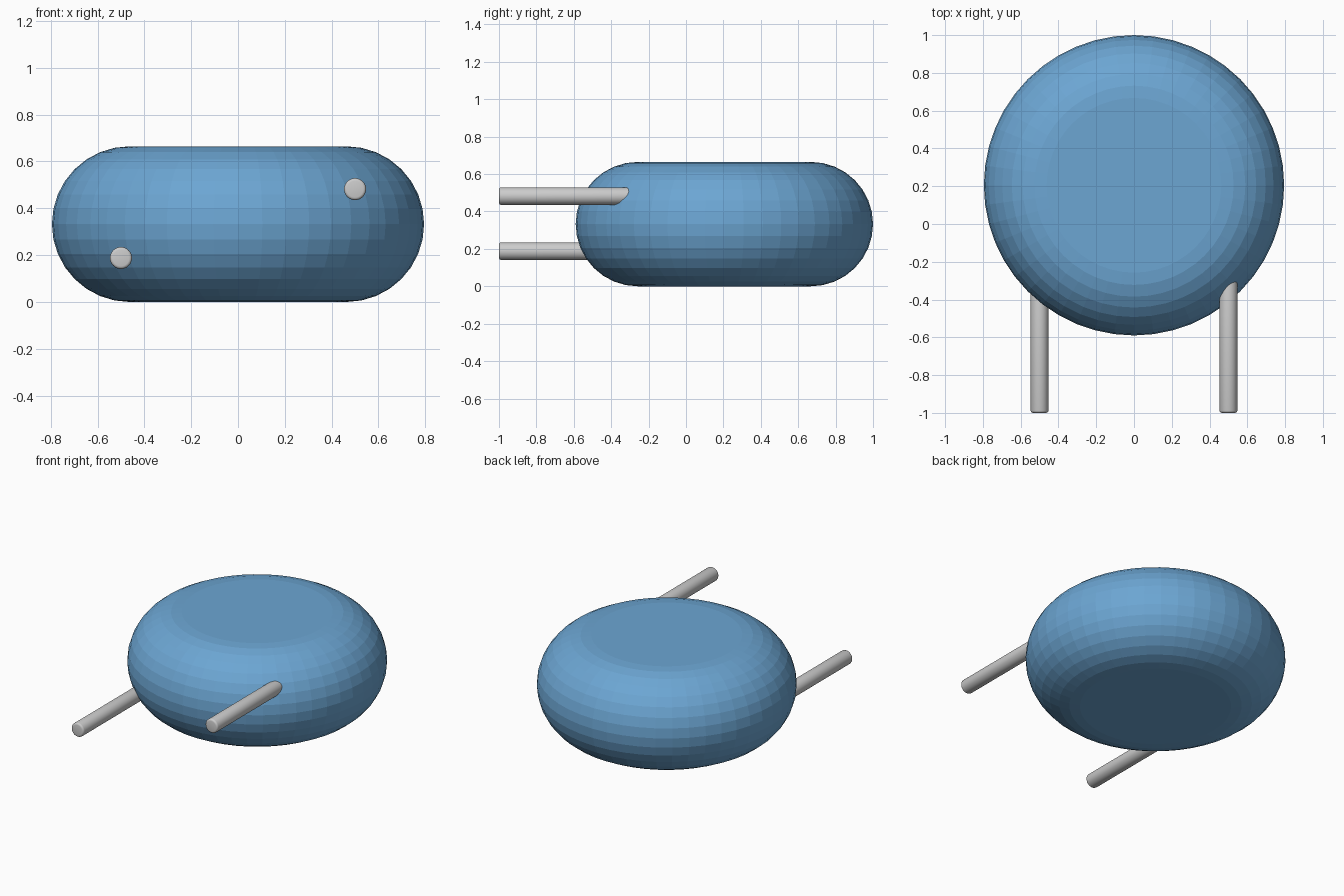
import bpy
import math

if "Cube" in bpy.data.objects:
    bpy.data.objects.remove(bpy.data.objects["Cube"])

BODY_Y, RADIUS, HEIGHT = 0.205, 0.795, 0.665
SIDES, ARC = 48, 16


def lathe(name, profile, sides):
    """Revolve (radius, z) points about z, capping both ends."""
    n = len(profile)
    verts = [(r * math.cos(math.tau * s / sides), r * math.sin(math.tau * s / sides), z)
             for s in range(sides) for r, z in profile]
    faces = []
    for s in range(sides):
        a, b = s * n, (s + 1) % sides * n
        faces += [(a + i, b + i, b + i + 1, a + i + 1) for i in range(n - 1)]
    faces.append([s * n for s in reversed(range(sides))])
    faces.append([s * n + n - 1 for s in range(sides)])
    mesh = bpy.data.meshes.new(name)
    mesh.from_pydata(verts, [], faces)
    obj = bpy.data.objects.new(name, mesh)
    bpy.context.collection.objects.link(obj)
    return obj


# Body: disc with a fully rounded rim
half = HEIGHT / 2
rim = []
for i in range(ARC + 1):
    a = -math.pi / 2 + math.pi * i / ARC
    rim.append((RADIUS - half + half * math.cos(a), half + half * math.sin(a)))
body = lathe("rounded_body", rim, SIDES)
body.location.y = BODY_Y

blue = bpy.data.materials.new("blue")
blue.diffuse_color = (0.15, 0.38, 0.65, 1)
blue.use_nodes = True
blue.node_tree.nodes["Principled BSDF"].inputs["Base Color"].default_value = blue.diffuse_color
body.data.materials.append(blue)

# Two pegs pointing to the front, with softly rounded ends
R, LENGTH, B = 0.047, 0.8, 0.012
end = [(R - B + B * math.sin(a), B - B * math.cos(a))
       for a in (0, math.pi / 6, math.pi / 3, math.pi / 2)]
peg_profile = end + [(r, LENGTH - z) for r, z in reversed(end)]
for name, x, z in (("lower_left_peg", -0.5, 0.188), ("upper_right_peg", 0.5, 0.482)):
    peg = lathe(name, peg_profile, 32)
    peg.rotation_euler.x = -math.pi / 2
    peg.location = (x, -1, z)
    bpy.ops.object.select_all(action='DESELECT')
    peg.select_set(True)
    bpy.context.view_layer.objects.active = peg
    bpy.ops.object.shade_smooth_by_angle(angle=math.radians(35))
